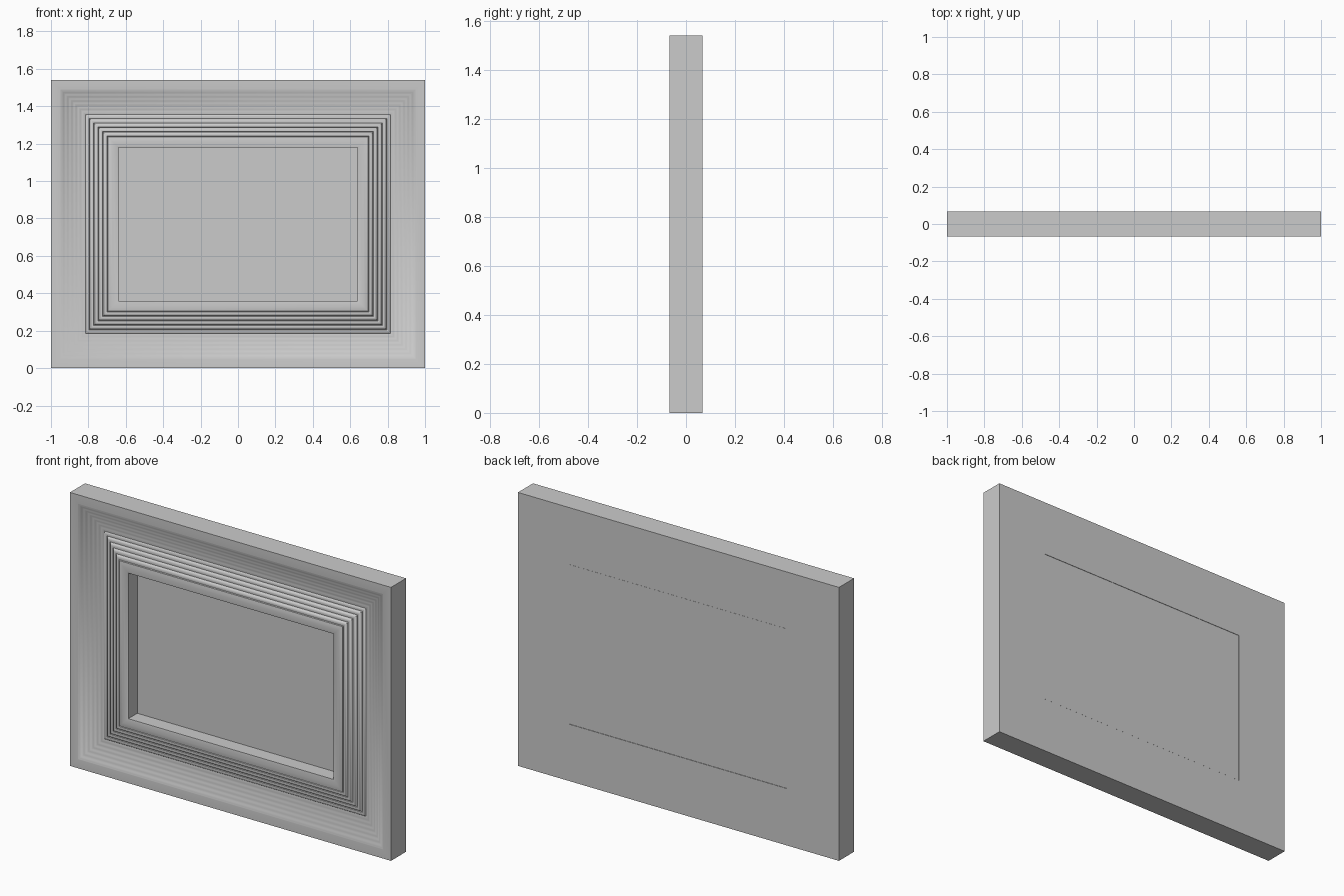
import bpy, bmesh, math

old = bpy.data.objects.get("Cube")
if old:
    bpy.data.objects.remove(old, do_unlink=True)

HALF_W, HALF_H, HALF_D = 1.0, 0.77, 0.067

grey = bpy.data.materials.new("plain_grey")
grey.use_nodes = True
colour = (0.6, 0.6, 0.6, 1)
grey.diffuse_color = colour
grey.node_tree.nodes["Principled BSDF"].inputs["Base Color"].default_value = colour


def finish(name, bm):
    bmesh.ops.recalc_face_normals(bm, faces=bm.faces)
    mesh = bpy.data.meshes.new(name)
    bm.to_mesh(mesh)
    bm.free()
    mesh.materials.append(grey)
    ob = bpy.data.objects.new(name, mesh)
    bpy.context.collection.objects.link(ob)
    bpy.ops.object.select_all(action="DESELECT")
    ob.select_set(True)
    bpy.context.view_layer.objects.active = ob
    bpy.ops.object.shade_smooth_by_angle(angle=math.radians(45))


def mitred_sweep(name, profile):
    """Sweep a closed (inset, depth) profile round the rectangle."""
    bm = bmesh.new()
    rings = []
    for sx, sz in ((-1, -1), (1, -1), (1, 1), (-1, 1)):
        rings.append([bm.verts.new((sx * (HALF_W - i), y, HALF_H + sz * (HALF_H - i)))
                      for i, y in profile])
    n = len(profile)
    for c in range(4):
        a, b = rings[c], rings[(c + 1) % 4]
        for k in range(n):
            m = (k + 1) % n
            bm.faces.new((a[k], a[m], b[m], b[k]))
    finish(name, bm)


def reeded_cove(start, end, reeds, height):
    """Hollow curve that flattens inward, rippled by soft reeds."""
    pts = []
    count = reeds * 8
    for s in range(count):
        t = s / count
        fall = 1 - (1 - t) ** 1.6
        ripple = height * (1 - math.cos(2 * math.pi * reeds * t)) / 2
        pts.append((start[0] + (end[0] - start[0]) * t,
                    start[1] + (end[1] - start[1]) * fall - ripple))
    return pts


def ridges(start, end, count, bead):
    """Crisp ridges stepping up between two profile points."""
    pts = []
    di, dy = (end[0] - start[0]) / count, (end[1] - start[1]) / count
    for s in range(count):
        i, y = start[0] + di * s, start[1] + dy * s
        pts += [(i, y), (i + di * 0.2, y - bead), (i + di * 0.5, y - bead * 1.2),
                (i + di * 0.8, y - bead), (i + di * 0.9, y)]
    return pts


# Moulded frame: flat rim, reeded cove, ridged rise, inner lip, back rebate
valley = (0.185, -0.024)
lip_edge = (0.305, -0.062)
profile = [(0, HALF_D), (0, -HALF_D)]
profile += reeded_cove((0.05, -HALF_D), valley, 6, 0.0012)
profile += ridges(valley, lip_edge, 5, 0.006)
profile += [lip_edge, (0.315, -0.065), (0.33, -0.066), (0.35, -0.065), (0.36, -0.062),
            (0.36, 0.018), (0.32, 0.018), (0.32, HALF_D)]
mitred_sweep("moulded_frame", profile)

# Picture panel seated in the rebate, nearly flush with the back
bm = bmesh.new()
bmesh.ops.create_cube(bm, size=1)
front, back = 0.018, HALF_D - 0.001
for v in bm.verts:
    v.co = (v.co.x * 2 * (HALF_W - 0.321),
            front if v.co.y < 0 else back,
            HALF_H + v.co.z * 2 * (HALF_H - 0.321))
finish("picture_panel", bm)
